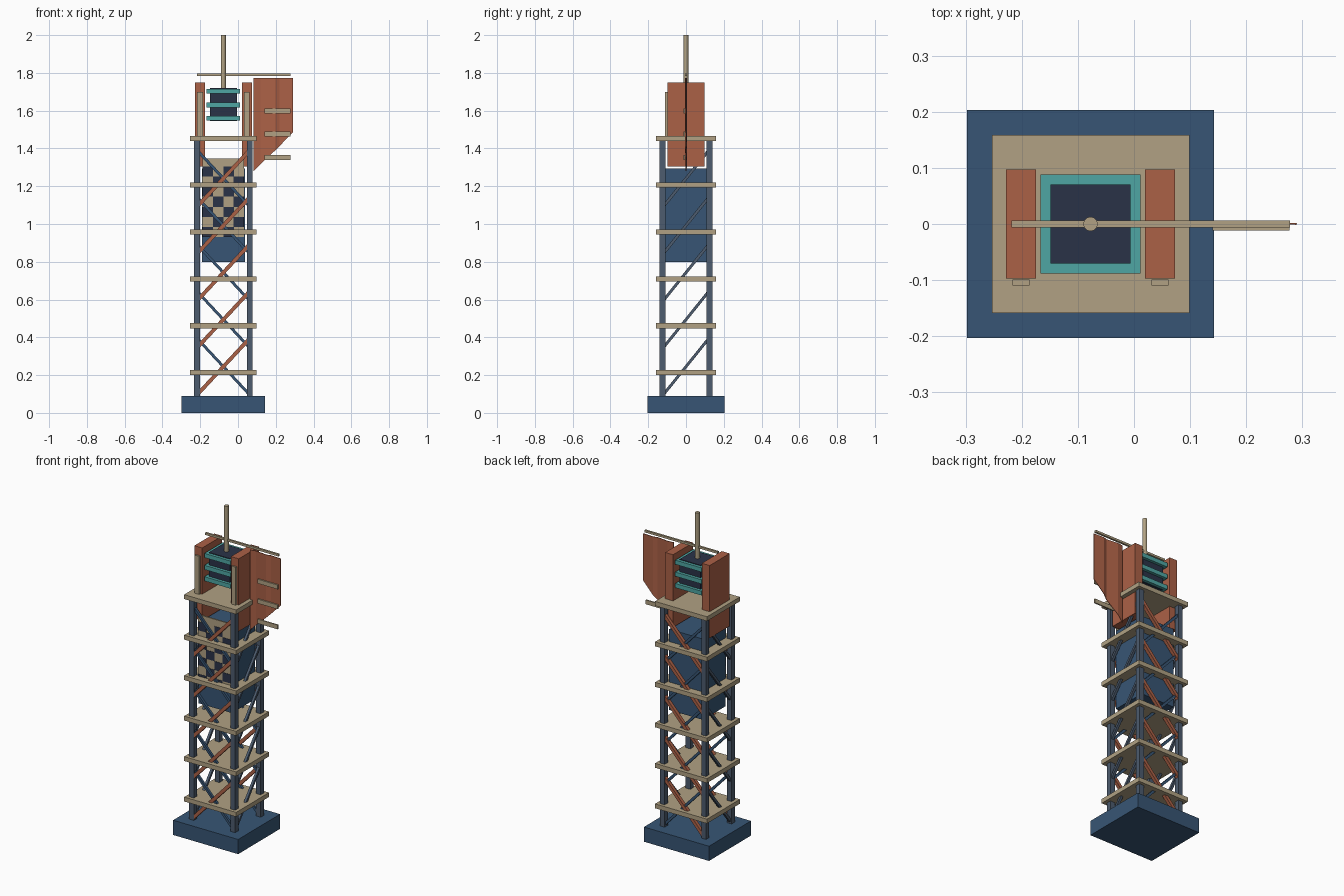
import bpy, bmesh, math
from mathutils import Vector

if "Cube" in bpy.data.objects:
    bpy.data.objects.remove(bpy.data.objects["Cube"])

CX = -0.0775  # tower axis


def material(name, r, g, b):
    m = bpy.data.materials.new(name)
    m.diffuse_color = [(c / 255) ** 2.2 for c in (r, g, b)] + [1]
    m.use_nodes = True
    m.node_tree.nodes["Principled BSDF"].inputs["Base Color"].default_value = m.diffuse_color
    return m


RUST = material("rust", 170, 97, 72)
TAN = material("tan", 175, 160, 130)
NAVY = material("navy", 58, 86, 116)
DARK = material("dark", 46, 54, 73)
TEAL = material("teal", 80, 165, 162)
SLATE = material("slate", 78, 92, 110)


def finish(name, bm, mat):
    me = bpy.data.meshes.new(name)
    bm.to_mesh(me)
    bm.free()
    ob = bpy.data.objects.new(name, me)
    bpy.context.collection.objects.link(ob)
    me.materials.append(mat)
    return ob


def box(name, x, y, z, mat):
    """Box from (min, max) ranges."""
    bm = bmesh.new()
    bmesh.ops.create_cube(bm, size=1)
    for v in bm.verts:
        v.co = [(a + b) / 2 + c * (b - a) for (a, b), c in zip((x, y, z), v.co)]
    return finish(name, bm, mat)


def bar(name, p, q, size, mat):
    """Square bar between two points."""
    p, q = Vector(p), Vector(q)
    ob = box(name, (-size / 2, size / 2), (-size / 2, size / 2),
             (-(q - p).length / 2, (q - p).length / 2), mat)
    ob.location = (p + q) / 2
    ob.rotation_mode = 'QUATERNION'
    ob.rotation_quaternion = (q - p).to_track_quat('Z', 'Y')
    return ob


def around(half):
    return (CX - half, CX + half)


# base and legs
box("base", around(0.2205), (-0.203, 0.203), (0, 0.09), NAVY)
for sx in (-1, 1):
    for sy in (-1, 1):
        x, y = CX + sx * 0.14, sy * 0.124
        box("leg", (x - 0.0155, x + 0.0155), (y - 0.0155, y + 0.0155), (0.09, 1.45), SLATE)

# decks
for i in range(6):
    z = 0.2 + 0.248 * i
    box("deck", around(0.176), (-0.159, 0.159), (z, z + 0.027), TAN)

# cross braces on front and back, single braces on the sides
for i in range(5):
    z0 = 0.1 + 0.249 * i
    z1 = z0 + 0.29
    for s in (-1, 1):
        y = s * 0.126
        bar("rust_brace", (CX - 0.135, y, z0), (CX + 0.135, y, z1), 0.02, RUST)
        bar("navy_brace", (CX + 0.135, y - s * 0.004, z0), (CX - 0.135, y - s * 0.004, z1), 0.015, NAVY)
        x = CX + s * 0.14
        bar("side_brace", (x, -0.117, z0), (x, 0.117, z1), 0.015, SLATE)

# tank with chequered front panel
box("tank", around(0.114), (-0.11, 0.11), (0.8, 1.295), NAVY)
box("checker_panel", around(0.11), (-0.117, -0.109), (0.93, 1.347), TAN)
for r in range(7):
    for c in range(4):
        if (r + c) % 2 == 0:
            x, z = CX - 0.11 + 0.055 * c, 1.305 - 0.0535 * r
            box("checker_square", (x, x + 0.055), (-0.119, -0.116), (z - 0.0535, z), DARK)

# upper side slabs with front strips
for s in (-1, 1):
    x = CX + s * 0.124
    box("side_slab", (x - 0.0265, x + 0.0265), (-0.097, 0.097), (1.305, 1.75), RUST)
    box("slab_strip", (x - 0.015, x + 0.015), (-0.11, -0.099), (1.45, 1.70), TAN)

# banded core
box("core", around(0.071), (-0.07, 0.07), (1.545, 1.72), DARK)
for z in (1.547, 1.617, 1.69):
    box("core_band", around(0.089), (-0.088, 0.088), (z, z + 0.026), TEAL)

# mast and top rod
bm = bmesh.new()
bmesh.ops.create_cone(bm, cap_ends=True, segments=12, radius1=0.013, radius2=0.013, depth=0.3)
mast = finish("mast", bm, TAN)
mast.location = (CX, 0, 1.85)
box("top_rod", (-0.218, 0.278), (-0.006, 0.006), (1.784, 1.797), TAN)

# thin folded sail with slanted lower edge
profile = [(0.083, 1.28, 0), (0.12, 1.318, 0.005), (0.195, 1.388, -0.004),
           (0.22, 1.413, 0.004), (0.29, 1.485, 0)]
bm = bmesh.new()
cols = [(bm.verts.new((x, y, z)), bm.verts.new((x, y, 1.772))) for x, z, y in profile]
for a, b in zip(cols, cols[1:]):
    bm.faces.new((a[0], b[0], b[1], a[1]))
sail = finish("sail", bm, RUST)
mod = sail.modifiers.new("thickness", 'SOLIDIFY')
mod.thickness = 0.003
mod.offset = 0

# sail slats
for z in (1.34, 1.463, 1.585):
    box("sail_slat", (0.14, 0.277), (-0.012, -0.004), (z, z + 0.026), TAN)
